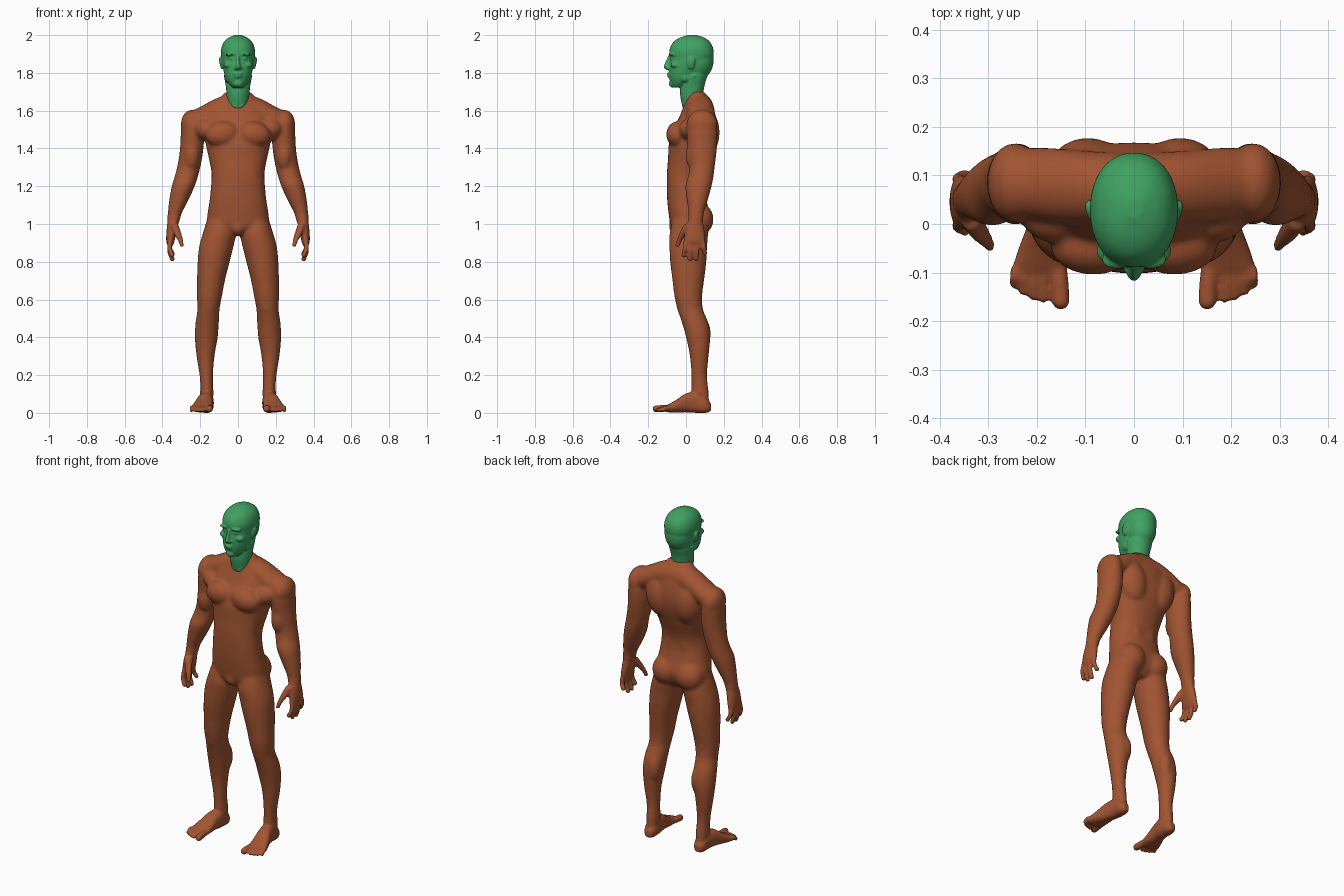
import bpy, bmesh, math
from mathutils import Vector, Matrix


def spline(rows, steps=5):
    """Catmull-Rom through the section rows."""
    out, n = [], len(rows)
    for i in range(n - 1):
        p = [Vector(rows[min(max(k, 0), n - 1)]) for k in (i - 1, i, i + 1, i + 2)]
        for s in range(steps):
            t = s / steps
            out.append(0.5 * (2 * p[1] + (p[2] - p[0]) * t
                              + (2 * p[0] - 5 * p[1] + 4 * p[2] - p[3]) * t * t
                              + (3 * p[1] - p[0] - 3 * p[2] + p[3]) * t ** 3))
    return out + [Vector(rows[-1])]


def loft(bm, rows, axis='z', power=2.0, side=1, sides=28):
    """Closed tube; each row is centre x, y, z and two radii across the axis."""
    u, v = {'x': (1, 2), 'y': (0, 2), 'z': (0, 1)}[axis]
    rings = []
    for r in spline(rows):
        ring = []
        for k in range(sides):
            a = 2 * math.pi * k / sides
            c, s = math.cos(a), math.sin(a)
            co = Vector(r[:3])
            co[u] += abs(r[3]) * math.copysign(abs(c) ** (2 / power), c)
            co[v] += abs(r[4]) * math.copysign(abs(s) ** (2 / power), s)
            co.x *= side
            ring.append(bm.verts.new(co))
        rings.append(ring)
    for a, b in zip(rings, rings[1:]):
        for k in range(sides):
            j = (k + 1) % sides
            bm.faces.new((a[k], a[j], b[j], b[k]))
    bm.faces.new(rings[0])
    bm.faces.new(rings[-1])


def ball(bm, centre, radii, side=1, tilt=0):
    x, y, z = centre
    m = (Matrix.Translation((x * side, y, z)) @ Matrix.Rotation(tilt * side, 4, 'Y')
         @ Matrix.Diagonal((*radii, 1)))
    bmesh.ops.create_uvsphere(bm, u_segments=28, v_segments=18, radius=1, matrix=m)


def digit(bm, pts, r, axis, side):
    """Finger or toe with a rounded tip."""
    rows = [(*p, r, r) for p in pts]
    loft(bm, rows, axis, side=side, sides=14)
    ball(bm, pts[-1], (r, r, r), side)


def fuse(name, bm, voxel, colour, passes):
    """Melt the overlapping shapes into one skin, then relax it."""
    bmesh.ops.recalc_face_normals(bm, faces=bm.faces)
    me = bpy.data.meshes.new(name)
    bm.to_mesh(me)
    bm.free()
    ob = bpy.data.objects.new(name, me)
    bpy.context.collection.objects.link(ob)
    mod = ob.modifiers.new("skin", 'REMESH')
    mod.mode, mod.voxel_size = 'VOXEL', voxel
    deps = bpy.context.evaluated_depsgraph_get()
    me = bpy.data.meshes.new_from_object(ob.evaluated_get(deps))
    ob.modifiers.clear()
    ob.data = me
    bm = bmesh.new()
    bm.from_mesh(me)
    for count, test in passes:
        vs = [v for v in bm.verts if test(v.co)]
        for _ in range(count):
            bmesh.ops.smooth_vert(bm, verts=vs, factor=0.5, use_axis_x=True,
                                  use_axis_y=True, use_axis_z=True)
    bm.to_mesh(me)
    bm.free()
    me.polygons.foreach_set("use_smooth", [True] * len(me.polygons))
    mat = bpy.data.materials.new(name)
    mat.diffuse_color = colour
    me.materials.clear()
    me.materials.append(mat)
    return ob


# ---------- body ----------
bm = bmesh.new()
# torso
loft(bm, [(0, .02, .94, .09, .06), (0, .018, .98, .155, .095), (0, .02, 1.04, .163, .11),
          (0, .005, 1.12, .151, .104), (0, -.003, 1.2, .143, .099), (0, .003, 1.27, .14, .104),
          (0, .02, 1.35, .155, .115), (0, .035, 1.43, .172, .125), (0, .05, 1.5, .18, .118),
          (0, .062, 1.57, .17, .096), (0, .065, 1.63, .125, .075), (0, .058, 1.70, .066, .04)],
     power=2.3, sides=40)
# groin
ball(bm, (0, -.05, .985), (.045, .04, .045))

for s in (1, -1):
    # trapezius, chest, shoulder blade, buttock
    loft(bm, [(0, .07, 1.615, .075, .08), (.1, .076, 1.60, .075, .072),
              (.2, .083, 1.553, .075, .068), (.262, .085, 1.53, .06, .06)], 'x', side=s)
    ball(bm, (.083, -.045, 1.475), (.09, .06, .068), s, .15)
    ball(bm, (.16, .03, 1.5), (.08, .07, .06), s, -.3)
    ball(bm, (.095, .1, 1.485), (.085, .078, .13), s, .15)
    ball(bm, (.04, .07, 1.2), (.04, .028, .12), s)
    ball(bm, (.078, .07, 1.025), (.082, .076, .085), s)

    # arm
    loft(bm, [(.24, .085, 1.57, .04, .055), (.243, .085, 1.51, .058, .08),
              (.243, .086, 1.43, .062, .08), (.25, .085, 1.36, .062, .075),
              (.261, .085, 1.30, .062, .067), (.274, .078, 1.25, .062, .068),
              (.29, .066, 1.20, .061, .07), (.312, .06, 1.13, .052, .057),
              (.334, .054, 1.06, .038, .042), (.343, .05, 1.01, .032, .04)], side=s)
    ball(bm, (.246, .085, 1.525), (.057, .083, .08), s)
    ball(bm, (.245, .04, 1.36), (.042, .042, .075), s)

    # palm
    loft(bm, [(.341, .05, 1.03, .03, .036), (.35, .046, .97, .028, .051),
              (.358, .046, .91, .022, .056), (.358, .045, .885, .013, .045)], side=s)
    # fingers: base y, tip y, tip z
    for by, ty, tz in ((.003, -.012, .835), (.03, .02, .815), (.058, .055, .815), (.086, .1, .845)):
        digit(bm, [(.357, by, .925), (.362, (by + ty) / 2, (.905 + tz) / 2),
                   (.348, ty, tz)], .0135, 'z', s)
    # thumb
    loft(bm, [(.338, .015, 1.0, .022, .026), (.32, -.015, .95, .02, .02),
              (.303, -.036, .91, .014, .014), (.295, -.046, .88, .012, .012)], side=s)

    # leg
    loft(bm, [(.095, .02, 1.02, .07, .09), (.099, .015, .95, .088, .102),
              (.115, .012, .88, .091, .1), (.129, .012, .80, .085, .096),
              (.143, .012, .70, .074, .084), (.151, .012, .62, .067, .074),
              (.156, .022, .55, .059, .068), (.163, .047, .48, .062, .07),
              (.168, .064, .40, .061, .064), (.172, .07, .30, .048, .05),
              (.168, .07, .20, .036, .042), (.165, .074, .12, .034, .045),
              (.165, .08, .04, .032, .042)], side=s)
    # kneecap, calf, ankle bones
    ball(bm, (.155, -.012, .565), (.036, .038, .05), s)
    ball(bm, (.143, .085, .42), (.037, .047, .085), s)
    ball(bm, (.165, .07, .105), (.039, .022, .022), s)

    # foot
    loft(bm, [(.165, .132, .03, .018, .02), (.166, .105, .04, .035, .04),
              (.167, .05, .055, .039, .055), (.176, 0, .053, .043, .05),
              (.186, -.05, .036, .052, .034), (.193, -.09, .025, .057, .022),
              (.195, -.112, .02, .05, .014)], 'y', power=2.4, side=s)
    digit(bm, [(.158, -.085, .025), (.153, -.12, .024), (.151, -.158, .021)], .019, 'y', s)
    for i, ty in enumerate((-.152, -.147, -.137, -.122)):
        x = .184 + .02 * i
        digit(bm, [(x, -.09, .028), (x + .002, -.115, .026), (x + .003, ty, .015)],
              .0115, 'y', s)


def trunk(c):
    return c.z > .13 and (abs(c.x) < .29 or c.z > 1.04)


fuse("body", bm, .006, (.36, .09, .032, 1), [(14, trunk), (3, lambda c: not trunk(c))])

# ---------- head and neck ----------
bm = bmesh.new()
# skull and face
loft(bm, [(0, -.04, 1.722, .026, .032), (0, -.028, 1.745, .05, .052), (0, -.012, 1.78, .068, .078),
          (0, .006, 1.83, .081, .096), (0, .028, 1.875, .088, .113), (0, .029, 1.92, .09, .117),
          (0, .03, 1.96, .077, .1), (0, .032, 1.985, .052, .068), (0, .033, 2.001, .016, .02)],
     power=2.15, sides=36)
ball(bm, (0, .055, 1.865), (.083, .091, .105))
# neck
loft(bm, [(0, .04, 1.58, .04, .045), (0, .036, 1.63, .055, .057), (0, .03, 1.69, .061, .062),
          (0, .036, 1.74, .065, .064), (0, .05, 1.79, .068, .064), (0, .055, 1.85, .06, .06)])
# nose
loft(bm, [(0, -.082, 1.893, .009, .012), (0, -.091, 1.865, .009, .015),
          (0, -.097, 1.84, .013, .019), (0, -.098, 1.828, .016, .019),
          (0, -.092, 1.816, .011, .012)])
# lips and chin
ball(bm, (0, -.088, 1.794), (.025, .013, .007))
ball(bm, (0, -.086, 1.781), (.021, .013, .007))
ball(bm, (0, -.07, 1.743), (.026, .021, .02))
for s in (1, -1):
    # nostril, brow, eye, cheekbone, jaw corner
    ball(bm, (.013, -.092, 1.825), (.009, .011, .008), s)
    ball(bm, (.036, -.073, 1.899), (.032, .02, .009), s, .1)
    ball(bm, (.033, -.07, 1.876), (.015, .014, .009), s)
    ball(bm, (.05, -.055, 1.842), (.027, .027, .018), s)
    ball(bm, (.053, .0, 1.775), (.02, .035, .025), s)
    # ear
    ball(bm, (.088, .027, 1.852), (.009, .02, .034), s, .12)
    ball(bm, (.094, .036, 1.862), (.006, .014, .022), s, .12)
    # neck muscle
    loft(bm, [(.015, -.008, 1.62, .014, .014), (.038, .012, 1.69, .018, .018),
              (.062, .04, 1.79, .014, .018)], side=s)
fuse("head", bm, .004, (.05, .36, .12, 1), [(4, lambda c: True)])
